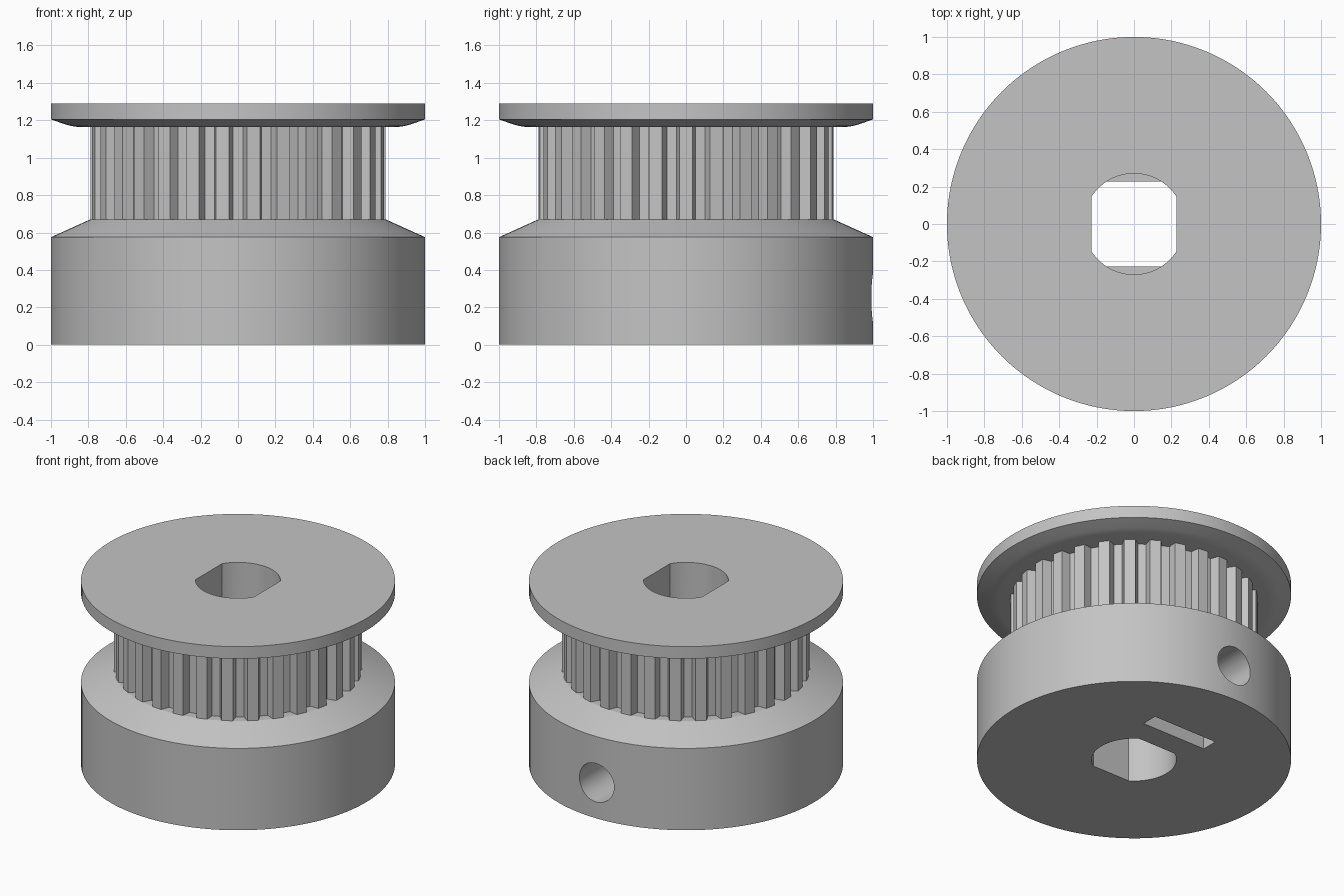
import bpy, bmesh
from math import sin, cos, pi, radians, acos

old = bpy.data.objects.get("Cube")
if old:
    bpy.data.objects.remove(old, do_unlink=True)

SEGMENTS = 128
TEETH = 30
BORE_R, FLAT = 0.27, 0.227
TEETH_Z, FLANGE_Z, TOP_Z = 0.67, 1.165, 1.29

grey = bpy.data.materials.new("plain grey")
grey.use_nodes = True
colour = (0.55, 0.55, 0.55, 1)
grey.diffuse_color = colour
grey.node_tree.nodes["Principled BSDF"].inputs["Base Color"].default_value = colour


def make_object(name, bm):
    bmesh.ops.recalc_face_normals(bm, faces=bm.faces)
    mesh = bpy.data.meshes.new(name)
    bm.to_mesh(mesh)
    bm.free()
    mesh.materials.append(grey)
    obj = bpy.data.objects.new(name, mesh)
    bpy.context.collection.objects.link(obj)
    return obj


def stack(name, rings):
    """Solid from matching rings of points, capped at both ends."""
    bm = bmesh.new()
    loops = [[bm.verts.new(p) for p in ring] for ring in rings]
    n = len(loops[0])
    for low, high in zip(loops, loops[1:]):
        for i in range(n):
            j = (i + 1) % n
            bm.faces.new((low[i], low[j], high[j], high[i]))
    bm.faces.new(loops[0])
    bm.faces.new(loops[-1])
    return make_object(name, bm)


def turned(name, profile, sides=SEGMENTS):
    angles = [2 * pi * i / sides for i in range(sides)]
    return stack(name, [[(r * cos(a), r * sin(a), z) for a in angles] for r, z in profile])


def prism_z(name, outline, z0, z1):
    return stack(name, [[(x, y, z) for x, y in outline] for z in (z0, z1)])


def prism_y(name, outline, y0, y1):
    return stack(name, [[(x, y, z) for x, z in outline] for y in (y0, y1)])


def bore_outline(turn):
    """Round bore with two opposite flats, facing the turn angle."""
    half = acos(FLAT / BORE_R)
    points = []
    for start in (half, half + pi):
        for i in range(25):
            a = start + (pi - 2 * half) * i / 24 + turn
            points.append((BORE_R * cos(a), BORE_R * sin(a)))
    return points


def cut(obj, cutter):
    cutter.hide_render = True
    mod = obj.modifiers.new("cut", 'BOOLEAN')
    mod.operation = 'DIFFERENCE'
    mod.solver = 'EXACT'
    mod.object = cutter
    select(obj)
    bpy.ops.object.modifier_apply(modifier=mod.name)
    bpy.data.objects.remove(cutter, do_unlink=True)


def select(obj):
    bpy.ops.object.select_all(action='DESELECT')
    obj.select_set(True)
    bpy.context.view_layer.objects.active = obj


# Hub with its sloped shoulder
hub = turned("hub", [(1, 0), (1, 0.575), (0.79, TEETH_Z)])

# Toothed belt ring: each tooth has a land and a sloped gap
outline = []
for t in range(TEETH):
    middle = 2 * pi * t / TEETH
    for r, offset in ((0.73, -4), (0.79, -2.6), (0.79, 2.6), (0.73, 4)):
        a = middle + radians(offset)
        outline.append((r * cos(a), r * sin(a)))
belt_ring = prism_z("belt_ring", outline, TEETH_Z, FLANGE_Z)

# Top flange with a curved underside
flange = turned("flange", [(0.86, FLANGE_Z), (0.89, 1.169), (0.92, 1.177),
                           (1, 1.205), (1, TOP_Z)])

# Bore: the flats in the hub are a quarter turn from those above
cut(hub, prism_z("bore_cutter", bore_outline(pi / 2), -0.1, 0.8))
for part in (belt_ring, flange):
    cut(part, prism_z("bore_cutter", bore_outline(0), 0.5, 1.5))

# Set screw hole at the back, through to the bore
screw = [(0.135 * cos(2 * pi * i / 48), 0.25 + 0.135 * sin(2 * pi * i / 48)) for i in range(48)]
cut(hub, prism_y("screw_cutter", screw, 0.1, 1.1))

# Nut slot, open at the bottom, with a pointed roof
nut = [(-0.25, -0.1), (0.25, -0.1), (0.25, 0.39), (0, 0.535), (-0.25, 0.39)]
cut(hub, prism_y("nut_cutter", nut, 0.393, 0.507))

# Round parts smooth, teeth flat
for part in (hub, flange):
    select(part)
    bpy.ops.object.shade_smooth_by_angle(angle=radians(20))
